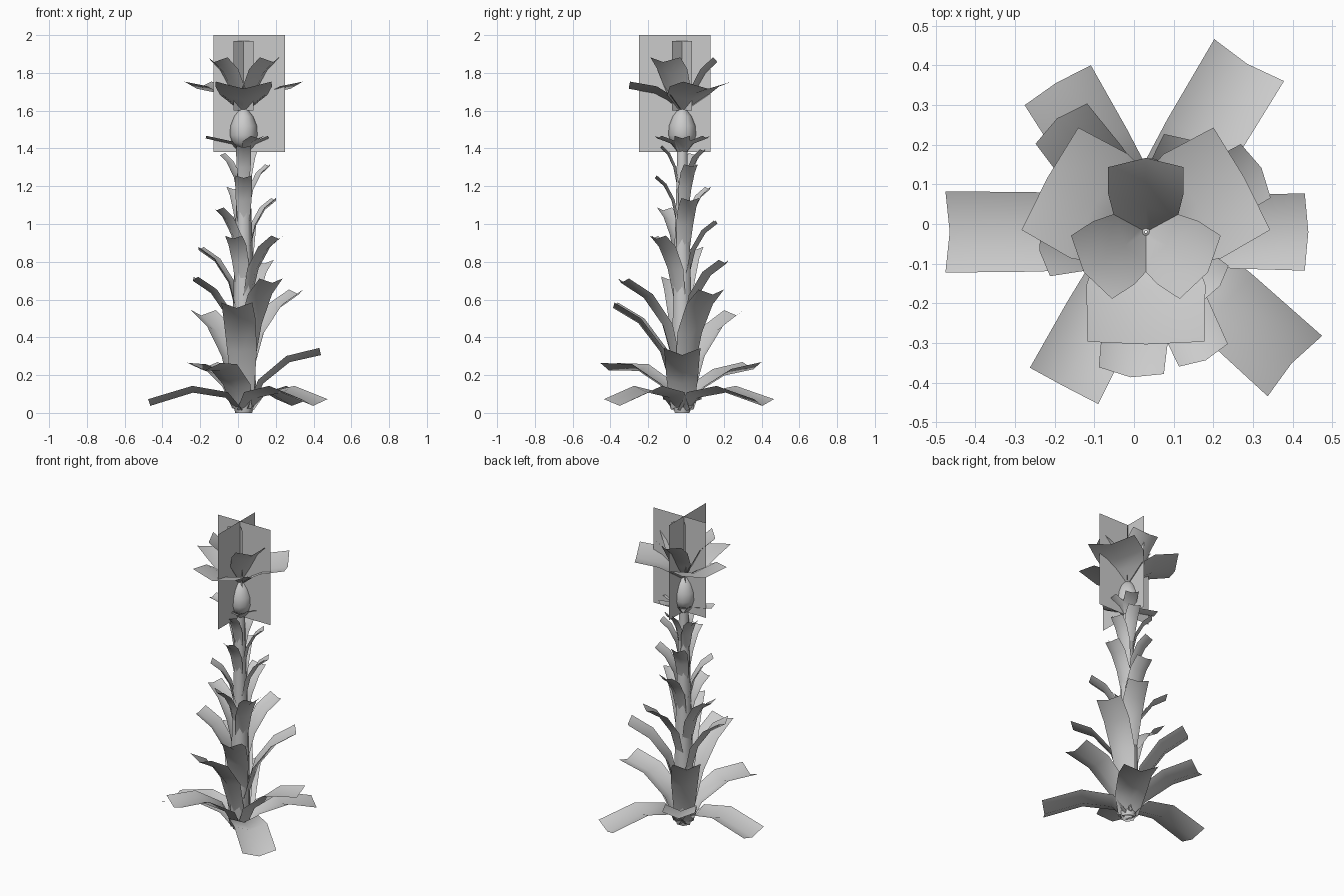
import bpy, bmesh, math
from mathutils import Vector

cube = bpy.data.objects.get("Cube")
if cube:
    bpy.data.objects.remove(cube, do_unlink=True)

mat = bpy.data.materials.new("plain_grey")
mat.use_nodes = True
mat.diffuse_color = (0.6, 0.6, 0.6, 1)
mat.node_tree.nodes["Principled BSDF"].inputs["Base Color"].default_value = (0.6, 0.6, 0.6, 1)

CX, CY = 0.03, -0.02


def finish(name, bm, smooth=True):
    me = bpy.data.meshes.new(name)
    bm.to_mesh(me)
    bm.free()
    me.materials.append(mat)
    for p in me.polygons:
        p.use_smooth = smooth
    ob = bpy.data.objects.new(name, me)
    bpy.context.collection.objects.link(ob)


def blade(name, az, path, widths, lift):
    """Strip folded along its midrib, swept outwards along (radius, height) points."""
    a = math.radians(az)
    out = Vector((math.cos(a), math.sin(a), 0))
    side = Vector((-out.y, out.x, 0))
    up = Vector((0, 0, 1))
    bm = bmesh.new()
    rows = []
    for i, (r, z) in enumerate(path):
        p, q = path[max(i - 1, 0)], path[min(i + 1, len(path) - 1)]
        t = Vector((q[0] - p[0], q[1] - p[1])).normalized()
        normal = up * t.x - out * t.y
        row = []
        for u in (-1, 0, 1):
            co = Vector((CX, CY, z)) + out * r + side * u * widths[i] / 2
            co += normal * (abs(u) - 0.5) * lift * widths[i]
            co.z = max(co.z, 0)
            row.append(bm.verts.new(co))
        rows.append(row)
    for lo, hi in zip(rows, rows[1:]):
        for j in range(2):
            bm.faces.new((lo[j], lo[j + 1], hi[j + 1], hi[j]))
    finish(name, bm)


def lathe(name, rings, sides):
    """Round part from (radius, height) rings around the stem axis."""
    bm = bmesh.new()
    loops = []
    for r, z in rings:
        loops.append([bm.verts.new((CX + r * math.cos(k * math.tau / sides),
                                    CY + r * math.sin(k * math.tau / sides), z))
                      for k in range(sides)])
    for lo, hi in zip(loops, loops[1:]):
        for k in range(sides):
            n = (k + 1) % sides
            bm.faces.new((lo[k], lo[n], hi[n], hi[k]))
    finish(name, bm)


def card(name, centre, direction, half, z0, z1):
    """Upright flat plane."""
    c, d = Vector(centre), Vector(direction).normalized() * half
    bm = bmesh.new()
    a, b = c - d, c + d
    bm.faces.new([bm.verts.new((p.x, p.y, z)) for p, z in
                  ((a, z0), (b, z0), (b, z1), (a, z1))])
    finish(name, bm, False)


# Stem and bud
lathe("stem", [(0.045, 0.0), (0.065, 0.08), (0.062, 0.35), (0.05, 0.8),
               (0.036, 1.2), (0.03, 1.45)], 6)
lathe("bud", [(0.03, 1.41), (0.06, 1.43), (0.073, 1.47), (0.07, 1.52),
              (0.05, 1.57), (0.022, 1.605), (0.003, 1.615)], 12)

# Lowest leaves arch over and droop
for az, length in ((180, 0.5), (59, 0.5), (-42, 0.5)):
    blade("drooping_leaf", az,
          [(0.015, 0.01), (0.09, 0.095), (0.27, 0.125), (length, 0.055)],
          [0.12, 0.18, 0.2, 0.205], 0.18)

# Second tier spreads outwards
for az, length, mid, tip in ((0, 0.405, 0.285, 0.325), (121, 0.435, 0.215, 0.25),
                             (242, 0.44, 0.24, 0.245)):
    blade("spreading_leaf", az,
          [(0.03, 0.02), (0.09, mid * 0.58), (length * 0.58, mid), (length, tip)],
          [0.12, 0.165, 0.185, 0.195], 0.2)

# Climbing leaves: direction, reach, tip height, width
CLIMBING = (
    (264, 0.36, 0.57, 0.17), (29, 0.325, 0.64, 0.16), (128, 0.355, 0.53, 0.17),
    (190, 0.265, 0.71, 0.14), (-65, 0.35, 0.7, 0.14), (65, 0.25, 0.8, 0.13),
    (165, 0.24, 0.87, 0.11), (-36, 0.225, 0.93, 0.11), (85, 0.18, 1.01, 0.11),
    (250, 0.16, 0.93, 0.1), (15, 0.17, 1.13, 0.1), (215, 0.17, 1.08, 0.1),
    (110, 0.15, 1.19, 0.09), (270, 0.14, 1.25, 0.09),
    (20, 0.14, 1.31, 0.08), (150, 0.14, 1.37, 0.08), (270, 0.11, 1.41, 0.08),
    (70, 0.12, 1.39, 0.08),
)
for az, length, tip, width in CLIMBING:
    rise = 0.1 + length
    start = 0.05 - 0.02 * tip
    span = length - start
    blade("climbing_leaf", az,
          [(start, tip - rise), (start + span * 0.2, tip - rise * 0.52),
           (start + span * 0.57, tip - rise * 0.18), (start + span, tip)],
          [width * 0.7, width * 0.93, width, width * 0.97], 0.2)

# Small collar leaves under the bud
for az, length in ((180, 0.2), (60, 0.15), (-60, 0.15), (0, 0.13)):
    blade("collar_leaf", az,
          [(0.02, 1.38), (0.06, 1.43), (length, 1.46)], [0.05, 0.08, 0.08], 0.18)

# Flower: broad outer petals and smaller upright inner petals
for az in (29, 151, 270):
    blade("outer_petal", az,
          [(0.005, 1.6), (0.07, 1.67), (0.14, 1.71), (0.28, 1.735)],
          [0.04, 0.25, 0.3, 0.295], 0.13)
for az in (90, 213, 327):
    blade("inner_petal", az,
          [(0.005, 1.61), (0.05, 1.7), (0.11, 1.81), (0.175, 1.87)],
          [0.03, 0.16, 0.19, 0.19], 0.18)

# Crossed planes through the flower
card("flower_card_wide", (0.06, CY, 0), (1, 0, 0), 0.19, 1.38, 2.0)
card("flower_card_deep", (CX, -0.06, 0), (0, 1, 0), 0.19, 1.38, 2.0)
for d in ((1, 1, 0), (1, -1, 0)):
    card("pistil_card", (CX, CY, 0), d, 0.075, 1.6, 1.97)
